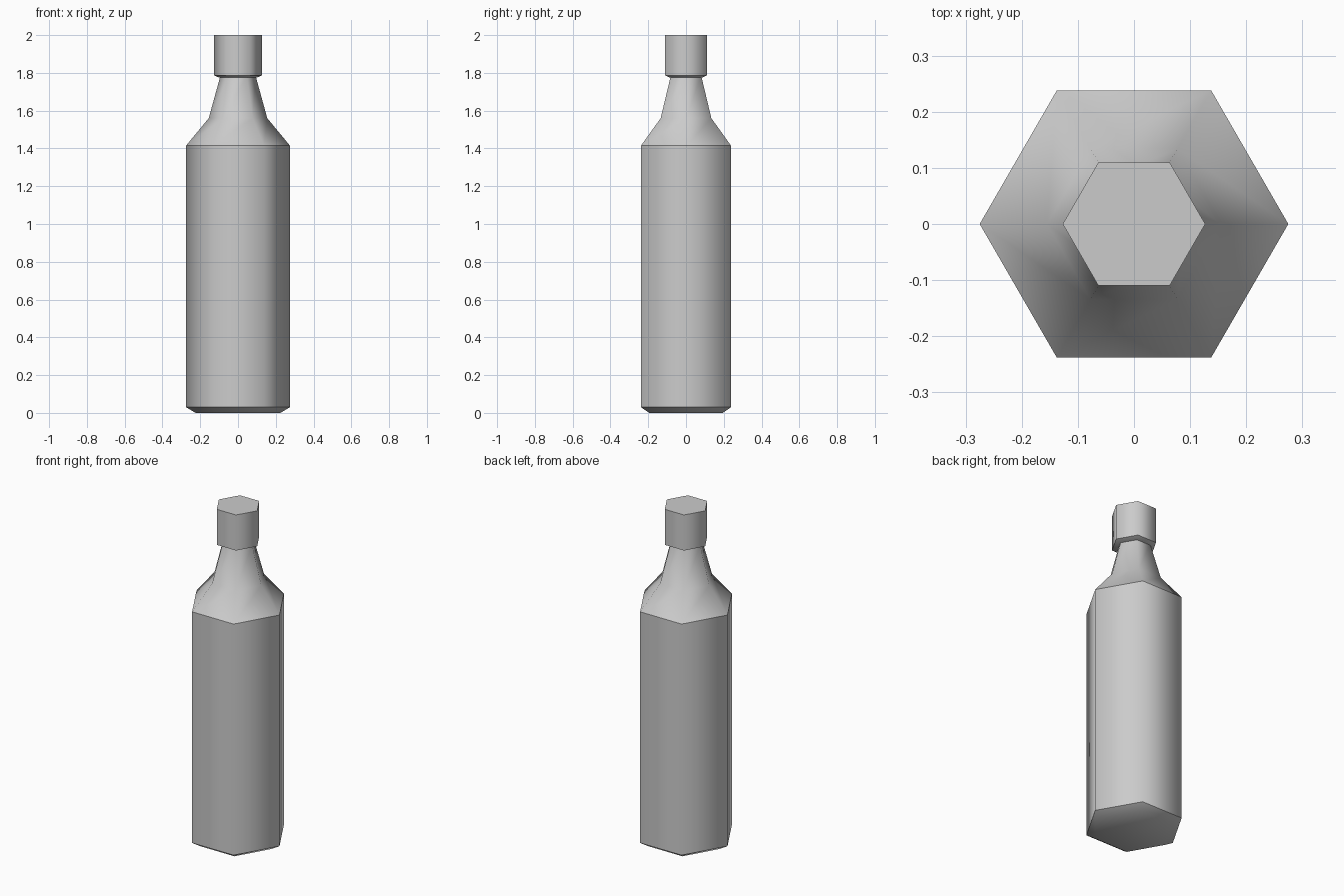
import bpy, bmesh
from math import cos, sin, tau

SIDES = 6

cube = bpy.data.objects.get("Cube")
if cube:
    bpy.data.objects.remove(cube, do_unlink=True)

grey = bpy.data.materials.new("plain_grey")
grey.use_nodes = True
colour = (0.6, 0.6, 0.6, 1)
grey.diffuse_color = colour
grey.node_tree.nodes["Principled BSDF"].inputs["Base Color"].default_value = colour


def lathe(name, profile, sharp_rings):
    """Closed six-sided turned part, smooth except across the listed rings."""
    bm = bmesh.new()
    rings = [[bm.verts.new((r * cos(tau * i / SIDES), r * sin(tau * i / SIDES), z))
              for i in range(SIDES)] for r, z in profile]
    for low, high in zip(rings, rings[1:]):
        for i in range(SIDES):
            j = (i + 1) % SIDES
            bm.faces.new((low[i], low[j], high[j], high[i]))
    bm.faces.new(rings[0][::-1])
    bm.faces.new(rings[-1])
    for face in bm.faces:
        face.smooth = True
    for k in sharp_rings:
        for i in range(SIDES):
            bm.edges.get((rings[k][i], rings[k][(i + 1) % SIDES])).smooth = False
    mesh = bpy.data.meshes.new(name)
    bm.to_mesh(mesh)
    bm.free()
    mesh.materials.append(grey)
    obj = bpy.data.objects.new(name, mesh)
    bpy.context.collection.objects.link(obj)
    return obj


# Bottle: bevelled base, straight body, shoulder and tapered neck
lathe("bottle", [(0.225, 0), (0.275, 0.03), (0.275, 1.415),
                 (0.155, 1.56), (0.093, 1.785)], [1, 2, 4])

# Cap: wider than the neck with a small bevel underneath
lathe("cap", [(0.1, 1.775), (0.127, 1.787), (0.127, 2.0)], [1, 2])
